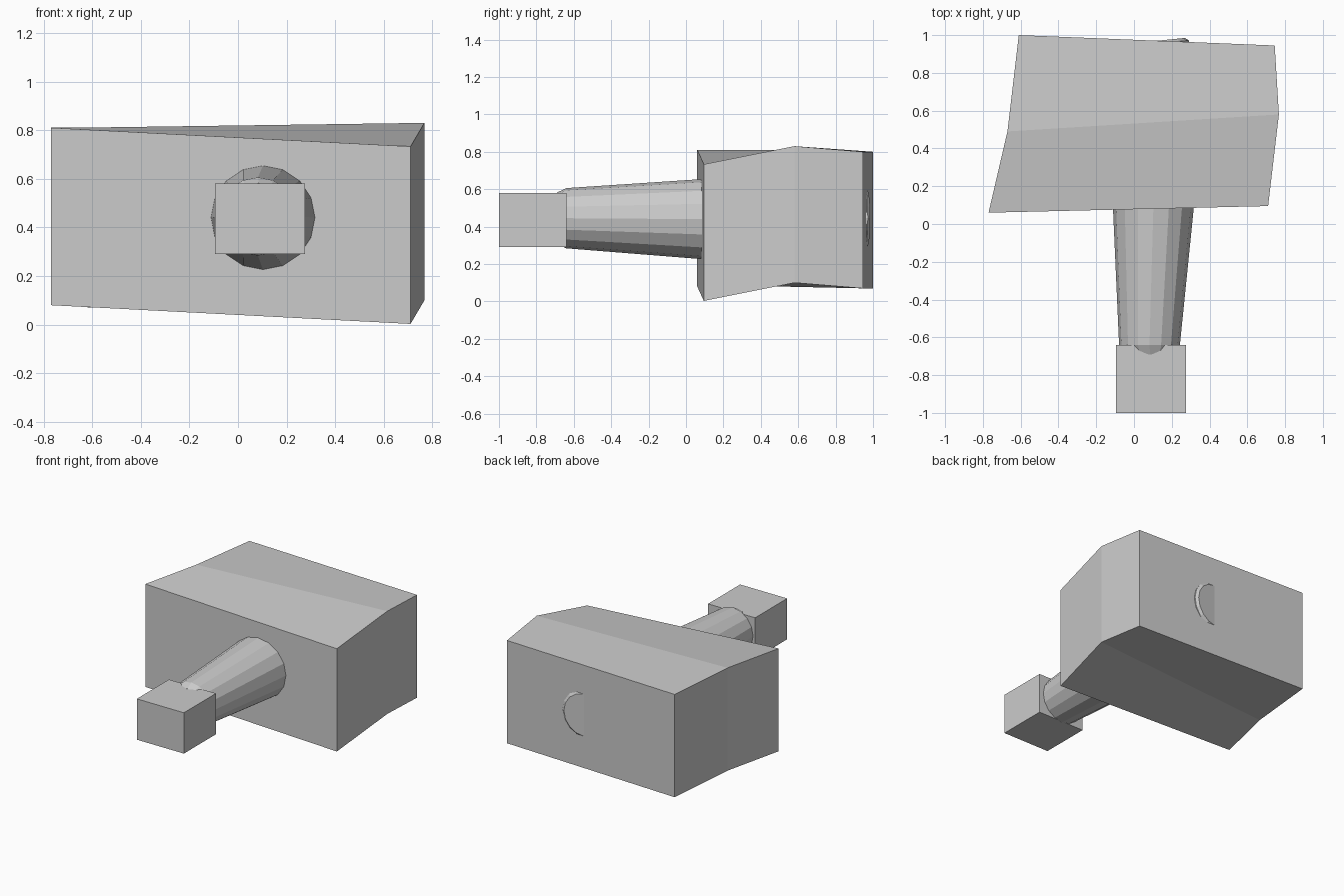
import bpy, bmesh
from math import sin, cos, tau

if "Cube" in bpy.data.objects:
    bpy.data.objects.remove(bpy.data.objects["Cube"])


def loft(name, rings):
    """Skin a list of equal-sized point rings and cap both ends."""
    bm = bmesh.new()
    loops = [[bm.verts.new(p) for p in r] for r in rings]
    n = len(loops[0])
    for a, b in zip(loops, loops[1:]):
        for i in range(n):
            j = (i + 1) % n
            bm.faces.new((a[i], a[j], b[j], b[i]))
    bm.faces.new(loops[0])
    bm.faces.new(loops[-1])
    bmesh.ops.recalc_face_normals(bm, faces=bm.faces)
    mesh = bpy.data.meshes.new(name)
    bm.to_mesh(mesh)
    bm.free()
    obj = bpy.data.objects.new(name, mesh)
    bpy.context.collection.objects.link(obj)
    return obj


def section(left, right, height=0.73):
    """Upright slab section from its lower left and lower right points."""
    (lx, ly, lz), (rx, ry, rz) = left, right
    return [(lx, ly, lz), (rx, ry, rz), (rx, ry, rz + height), (lx, ly, lz + height)]


def circle(cx, y, cz, r, tilt=0.0, sides=16):
    """Ring around the y axis; tilt leans it so y grows with x."""
    return [(cx + r * cos(i * tau / sides),
             y + tilt * r * cos(i * tau / sides),
             cz + r * sin(i * tau / sides)) for i in range(sides)]


# large bent block: front, middle and back sections
loft("main_block", [
    section((-0.77, 0.06, 0.08), (0.71, 0.095, 0.003)),
    section((-0.67, 0.49, 0.08), (0.767, 0.58, 0.10)),
    section((-0.61, 1.0, 0.07), (0.745, 0.945, 0.07)),
])

# tapered barrel running through the block, with bevelled ends
loft("barrel", [
    circle(0.085, -0.69, 0.444, 0.138),
    circle(0.082, -0.64, 0.445, 0.161),
    circle(0.103, 0.10, 0.44, 0.215),
    circle(0.12, 0.955, 0.445, 0.17, 0.1),
    circle(0.12, 0.970, 0.445, 0.15, 0.1),
])

# small square block on the front end
bpy.ops.mesh.primitive_cube_add(size=1, location=(0.09, -0.82, 0.435))
end_block = bpy.context.object
end_block.name = "end_block"
end_block.scale = (0.37, 0.36, 0.29)
